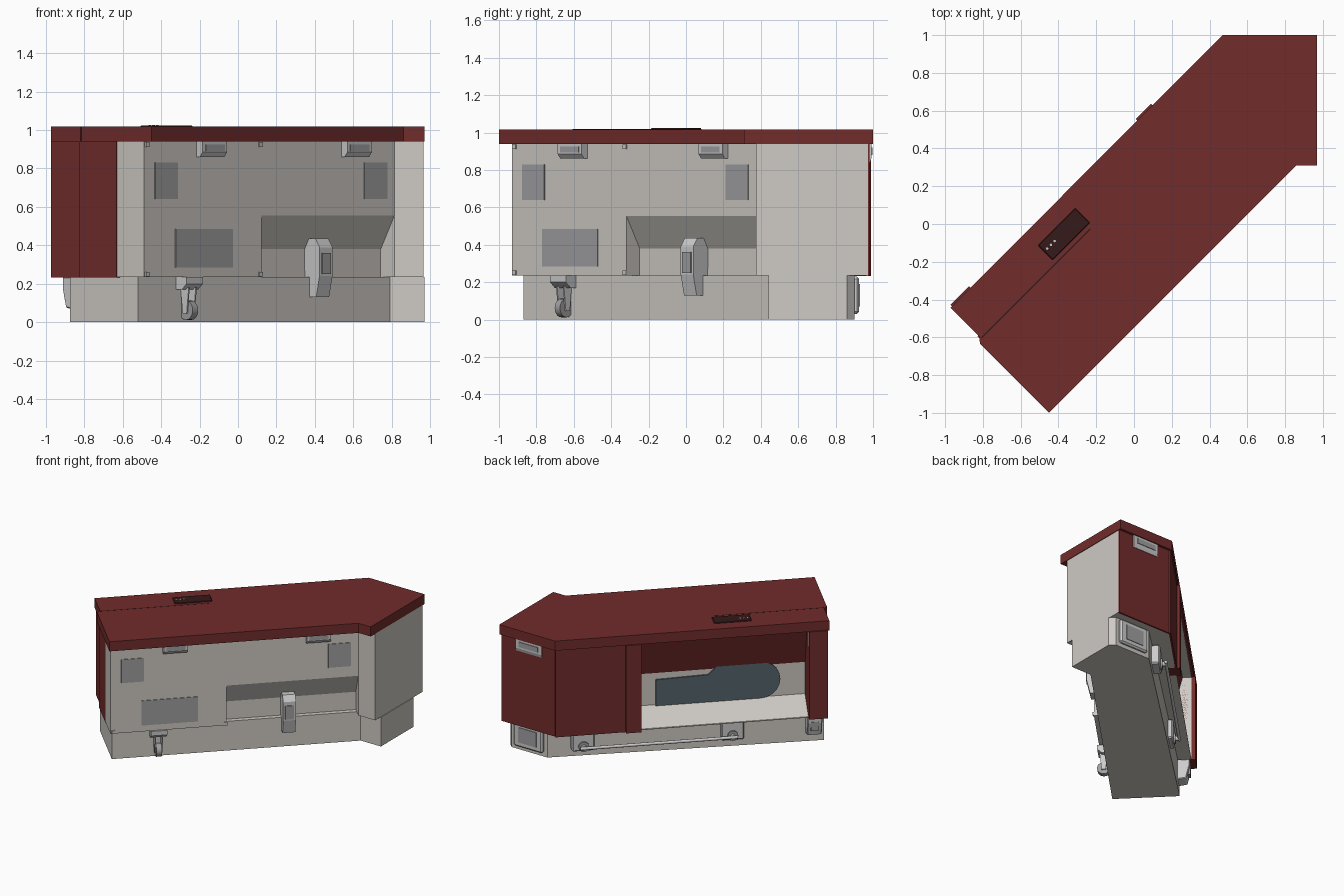
import bpy, bmesh, math
from mathutils import Vector, Matrix

if "Cube" in bpy.data.objects:
    bpy.data.objects.remove(bpy.data.objects["Cube"])

R = math.radians(45)          # the counter runs along the plan diagonal


def mat(name, c):
    m = bpy.data.materials.new(name)
    m.diffuse_color = (*c, 1)
    m.use_nodes = True
    m.node_tree.nodes["Principled BSDF"].inputs["Base Color"].default_value = m.diffuse_color
    return m


RED = mat("red", (0.17, 0.025, 0.025))
DARK = mat("dark", (0.035, 0.01, 0.01))
BLUE = mat("blue_grey", (0.09, 0.13, 0.15))
PLATE = mat("plate_grey", (0.35, 0.35, 0.36))
WARM = mat("warm_grey", (0.62, 0.59, 0.55))
WHITE = mat("white", (0.8, 0.8, 0.8))


def make(name, bm, m=None, rot=R, bevel=0):
    bmesh.ops.recalc_face_normals(bm, faces=bm.faces)
    me = bpy.data.meshes.new(name)
    bm.to_mesh(me)
    bm.free()
    ob = bpy.data.objects.new(name, me)
    bpy.context.collection.objects.link(ob)
    ob.rotation_euler.z = rot
    if m:
        me.materials.append(m)
    if bevel:
        b = ob.modifiers.new("bevel", 'BEVEL')
        b.width, b.segments = bevel, 1
    return ob


def sweep(name, pts, vec, m=None, rot=R, bevel=0):
    bm = bmesh.new()
    f = bm.faces.new([bm.verts.new(p) for p in pts])
    new = bmesh.ops.extrude_face_region(bm, geom=[f])["geom"]
    bmesh.ops.translate(bm, vec=vec, verts=[v for v in new if isinstance(v, bmesh.types.BMVert)])
    return make(name, bm, m, rot, bevel)


def plan(name, pts, z0, z1, m=None, rot=0, bevel=0):
    return sweep(name, [(x, y, z0) for x, y in pts], (0, 0, z1 - z0), m, rot, bevel)


def along(name, prof, u0, u1, m=None, bevel=0):
    """Profile of (v, z) points swept along the counter."""
    return sweep(name, [(u0, v, z) for v, z in prof], (u1 - u0, 0, 0), m, R, bevel)


def box(name, u0, u1, v0, v1, z0, z1, m=None, rot=R, bevel=0):
    return plan(name, [(u0, v0), (u1, v0), (u1, v1), (u0, v1)], z0, z1, m, rot, bevel)


def rod(name, a, b, r, m=None, n=12):
    a, b = Vector(a), Vector(b)
    bm = bmesh.new()
    q = (b - a).to_track_quat('Z', 'Y').to_matrix().to_4x4()
    bmesh.ops.create_cone(bm, cap_ends=True, segments=n, radius1=r, radius2=r,
                          depth=(b - a).length, matrix=Matrix.Translation((a + b) / 2) @ q)
    ob = make(name, bm, m)
    for p in ob.data.polygons:
        p.use_smooth = len(p.vertices) == 4
    return ob


def cut(ob, cutter):
    b = ob.modifiers.new("cut", 'BOOLEAN')
    b.object, b.solver = cutter, 'EXACT'
    cutter.hide_render = True
    cutter.hide_viewport = True


# worktop with its angled head
plan("worktop", [(0.47, 1.0), (0.97, 1.0), (0.97, 0.31), (0.86, 0.31), (-0.45, -1.0),
                 (-0.815, -0.635), (-0.82, -0.595), (-0.972, -0.443)], 0.939, 1.017, RED)
box("worktop_seam", -1.0, -0.18, 0.142, 0.148, 1.014, 1.018, DARK)

# body, with a niche on the working side and a recess on the customer side
body = plan("body", [(0.47, 0.972), (0.965, 0.972), (0.965, 0.375), (0.815, 0.375),
                     (-0.49, -0.93), (-0.63, -0.79), (-0.62, -0.78), (-0.944, -0.446)],
            0.235, 0.942, WARM)
cut(body, along("niche_cutter", [(-0.5, 0.1), (-0.5, 0.555), (-0.311, 0.555), (-0.21, 0.38),
                                 (-0.21, 0.1)], -0.14, 0.84, WARM))
cut(body, along("recess_cutter", [(0.5, 0.24), (0.345, 0.24), (0.2, 0.36), (0.2, 0.62),
                                  (0.28, 0.936), (0.5, 0.936)], -0.85, 0.41, WARM))

# red cladding
along("recess_upper_panel", [(0.198, 0.62), (0.208, 0.62), (0.288, 0.94), (0.278, 0.94)],
      -0.85, 0.41, RED)
box("back_cladding", 0.5, 1.035, 0.35, 0.364, 0.233, 0.942, RED)
box("head_cladding", 0.465, 0.965, 0.965, 0.98, 0.233, 0.942, RED, rot=0)
box("end_cladding", -1.006, -0.97, -0.113, 0.165, 0.233, 0.942, RED)
box("end_post", -0.99, -0.85, 0.165, 0.384, 0.233, 0.942, RED)
box("back_post", 0.4, 0.513, 0.28, 0.386, 0.233, 0.942, RED)

# blue-grey screen with a stepped, rounded outline
c, r = (-0.52, 0.5), 0.145
outline = [(0.262, 0.355), (0.262, 0.565), (-0.13, 0.575), (-0.2, 0.645)]
outline += [(c[0] - r * math.sin(math.pi * i / 10), c[1] + r * math.cos(math.pi * i / 10))
            for i in range(11)]
sweep("screen", [(u, 0.196, z) for u, z in outline], (0, 0.016, 0), BLUE)

# plinth
plan("plinth", [(-0.52, -0.87), (0.79, 0.44), (0.97, 0.44), (0.97, 0.86), (0.93, 0.9),
                (0.61, 0.9), (-0.875, -0.515)], 0, 0.236, WARM)
box("head_plinth_frame", 0.64, 0.9, 0.89, 0.925, 0.03, 0.23, rot=0, bevel=0.012)
box("head_plinth_vent", 0.69, 0.85, 0.92, 0.93, 0.07, 0.19, PLATE, rot=0)

# plates on the working side
for n, (u, w, z0, z1) in enumerate([(-0.84, 0.168, 0.64, 0.83), (0.70, 0.168, 0.64, 0.83),
                                    (-0.563, 0.42, 0.285, 0.485)]):
    box(f"access_plate_{n}", u - w / 2, u + w / 2, -0.316, -0.305, z0, z1, PLATE)

# small corner brackets on the working side
for u in (-0.995, -0.16):
    for z in (0.237, 0.912):
        box("corner_bracket", u, u + 0.025, -0.32, -0.305, z, z + 0.025)

# lamps under the worktop: two on the working side, one on the head
lamp = [(0, 0.94), (0.05, 0.94), (0.05, 0.885), (0.03, 0.86), (0, 0.86)]
for u in (-0.525, 0.54):
    along("front_lamp", [(-0.305 - d, z) for d, z in lamp], u - 0.09, u + 0.09)
    box("front_lamp_lens", u - 0.07, u + 0.07, -0.358, -0.35, 0.892, 0.925, PLATE)
sweep("head_lamp", [(0.6, 0.972 + d * 0.4, z - (0.02 if z < 0.9 else 0)) for d, z in lamp],
      (0.23, 0, 0), rot=0)
box("head_lamp_lens", 0.63, 0.8, 0.985, 0.997, 0.88, 0.92, PLATE, rot=0)

# control unit in the niche
along("control_unit", [(-0.2, 0.435), (-0.29, 0.435), (-0.32, 0.39), (-0.32, 0.24),
                       (-0.295, 0.13), (-0.22, 0.13)], 0.28, 0.375)
box("control_screen", 0.295, 0.36, -0.326, -0.315, 0.25, 0.36, PLATE)

# castor on the working side
u, v = -0.643, -0.28
along("castor_bracket", [(v + 0.06, 0.236), (v - 0.045, 0.236), (v - 0.045, 0.2),
                         (v - 0.01, 0.17), (v + 0.06, 0.17)], u - 0.06, u + 0.06)
for d in (-0.03, 0.022):
    along("castor_fork", [(v - 0.03, 0.18), (v + 0.03, 0.18), (v + 0.015, 0.045),
                          (v - 0.015, 0.045)], u + d, u + d + 0.008)
rod("castor_wheel", (u - 0.02, v, 0.062), (u + 0.02, v, 0.062), 0.05, PLATE, 20)

# foot rail and its mounts on the customer side
for u in (0.81, -0.30):
    box("rail_mount", u - 0.085, u + 0.085, 0.2, 0.272, 0.06, 0.22, bevel=0.01)
    rod("rail_arm", (u, 0.25, 0.1), (u, 0.31, 0.1), 0.018)
    rod("rail_boss", (u, 0.265, 0.1), (u, 0.285, 0.1), 0.04, PLATE)
rod("foot_rail", (-0.33, 0.31, 0.1), (0.84, 0.31, 0.1), 0.012)

# boxed mount at the far end of the customer side
along("end_mount", [(0.2, 0.235), (0.34, 0.235), (0.34, 0.18), (0.315, 0.075), (0.2, 0.06)],
      -0.955, -0.845, bevel=0.006)
box("end_mount_cover", -0.93, -0.87, 0.3, 0.343, 0.12, 0.19, PLATE)

# touch pad on the worktop
box("touch_pad", -0.44, -0.16, 0.17, 0.28, 1.005, 1.023, DARK, bevel=0.004)
for u in (-0.417, -0.389, -0.361):
    rod("pad_light", (u, 0.233, 1.02), (u, 0.233, 1.025), 0.007, WHITE, 8)
